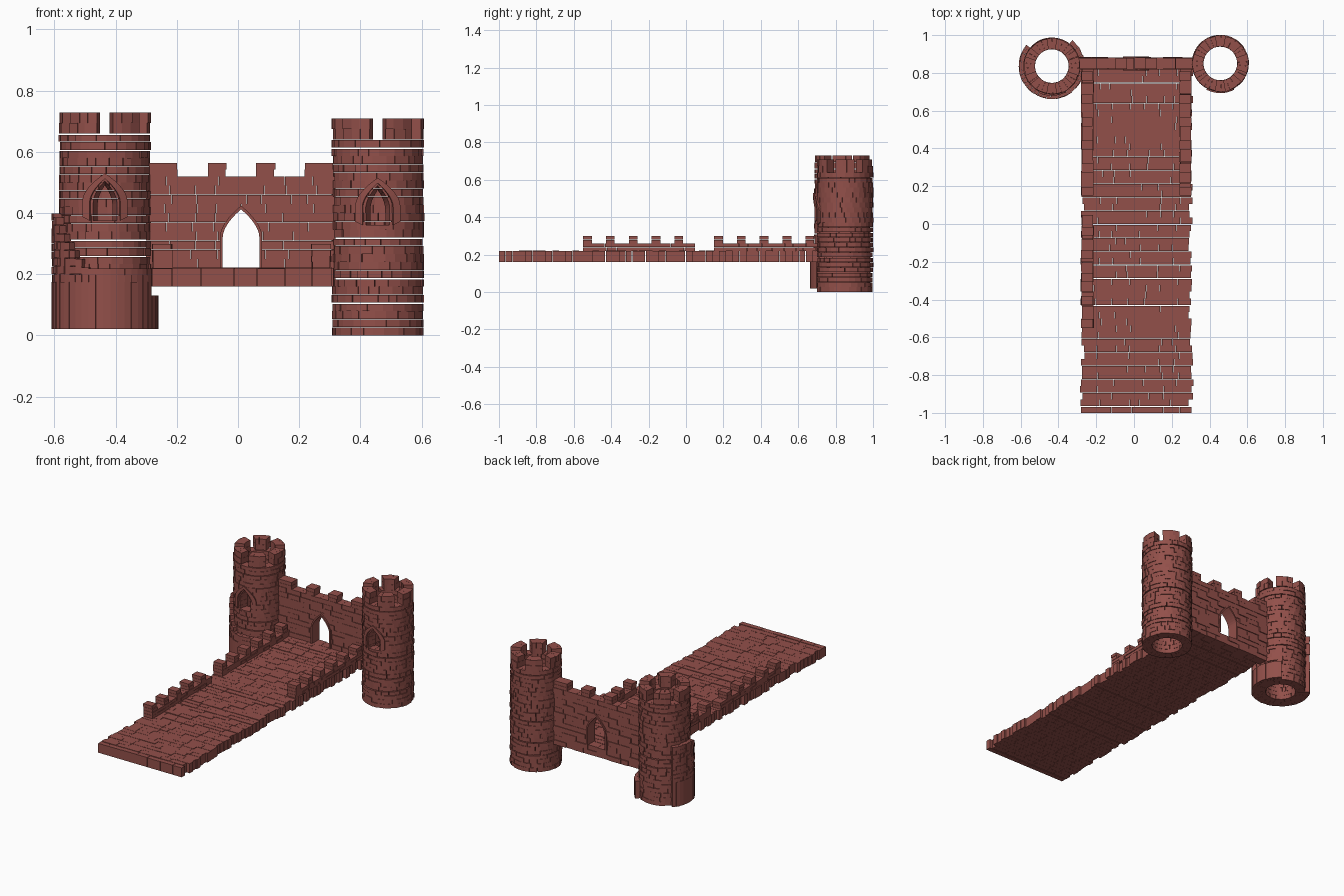
import bpy, bmesh, math, random
from mathutils import Vector

random.seed(7)
if "Cube" in bpy.data.objects:
    bpy.data.objects.remove(bpy.data.objects["Cube"])

STONE = (0.29, 0.08, 0.068, 1)
stone = bpy.data.materials.new("red brown stone")
stone.use_nodes = True
stone.diffuse_color = STONE
stone.node_tree.nodes["Principled BSDF"].inputs["Base Color"].default_value = STONE


def finish(bm, name):
    bmesh.ops.recalc_face_normals(bm, faces=bm.faces)
    mesh = bpy.data.meshes.new(name)
    bm.to_mesh(mesh)
    bm.free()
    mesh.materials.append(stone)
    obj = bpy.data.objects.new(name, mesh)
    bpy.context.collection.objects.link(obj)
    return obj


def hexa(bm, place):
    """Six-sided block; place(i, j, k) gives each corner."""
    for v in bmesh.ops.create_cube(bm, size=1)["verts"]:
        v.co = Vector(place(v.co.x > 0, v.co.y > 0, v.co.z > 0))


def straight(u, v, z):
    return (u, v, z)


def block(bm, us, vs, zs, fn=straight):
    hexa(bm, lambda i, j, k: fn(us[i], vs[j], zs[k]))


def jit(amount):
    return random.uniform(-amount, amount)


def joint():
    """Most joints are tight, a few are open."""
    return 0.0045 if random.random() < 0.18 else 0.0008


def split(a, b, size):
    """Uneven brick spans from a to b."""
    n = max(1, round((b - a) / size))
    step = (b - a) / n
    cuts = [a] + [a + step * (i + jit(0.25)) for i in range(1, n)] + [b]
    return list(zip(cuts, cuts[1:]))


def courses(a, b, height):
    n = max(1, round((b - a) / height))
    h = (b - a) / n
    return [(a + i * h, a + (i + 1) * h) for i in range(n)]


def arch(w, base, spring, apex, n=7):
    """Pointed arch outline from the left foot to the right foot."""
    left = [(-w, base)]
    for i in range(n + 1):
        u = i / n
        left.append((-w * (1 - u ** 1.8), spring + (apex - spring) * u))
    return left + [(-x, z) for x, z in reversed(left[:-1])]


def arch_band(bm, inner, outer, depth, fn):
    for s in range(len(inner) - 1):
        def place(i, j, k):
            x, z = (outer if k else inner)[s + i]
            return fn(x, depth[j], z)
        hexa(bm, place)


def cut_arch(obj, front, back, x, y0, y1):
    """Cut an opening whose outline blends from front to back."""
    bm = bmesh.new()
    rings = [[bm.verts.new((x + px, y, pz)) for px, pz in pts]
             for pts, y in ((front, y0), (back, y1))]
    for ring in rings:
        bm.faces.new(ring)
    n = len(front)
    for i in range(n):
        j = (i + 1) % n
        bm.faces.new((rings[0][i], rings[0][j], rings[1][j], rings[1][i]))
    cutter = finish(bm, "opening_cutter")
    cutter.hide_render = True
    mod = obj.modifiers.new("opening", "BOOLEAN")
    mod.operation = "DIFFERENCE"
    mod.solver = "EXACT"
    mod.object = cutter
    bpy.context.view_layer.objects.active = obj
    bpy.ops.object.modifier_apply(modifier=mod.name)
    bpy.data.objects.remove(cutter)


def polar(cx, cy):
    def fn(a, r, z):
        return (cx + r * math.cos(a), cy + r * math.sin(a), z)
    return fn


R_IN, R_OUT = 0.09, 0.149


def tower(name, cx, cy, z0, z1, top, sill):
    fn = polar(cx, cy)
    bm = bmesh.new()
    # Brick drum
    for a, b in courses(z0, z1, 0.027):
        gap = joint()
        start = random.uniform(0, 1)
        for u0, u1 in split(start, start + math.tau, math.tau / 24):
            block(bm, (u0, u1 - 0.006), (R_IN, R_OUT + jit(0.003)), (a, b - gap), fn)
    drum = finish(bm, name + "_drum")
    cut_arch(drum, arch(0.046, sill, sill + 0.06, sill + 0.135),
             arch(0.02, sill, sill + 0.05, sill + 0.11), cx, cy - 0.17, cy - 0.07)

    # Battlements, with a gap facing forward
    bm = bmesh.new()
    for i in range(6):
        mid = -math.pi / 2 + (i + 0.5) * math.tau / 6
        half = math.radians(20)
        for a, b in courses(z1, top, 0.035):
            for u0, u1 in split(mid - half, mid + half, 0.24):
                block(bm, (u0, u1 - 0.004), (R_IN, R_OUT + jit(0.003)), (a, b - 0.001), fn)
    finish(bm, name + "_battlements")

    # Window surround wrapped on the drum
    def wrap(x, r, z):
        return fn(math.asin(x / R_OUT) - math.pi / 2, r, z)
    bm = bmesh.new()
    arch_band(bm, arch(0.048, sill, sill + 0.06, sill + 0.137),
              arch(0.07, sill + 0.012, sill + 0.065, sill + 0.155),
              (0.135, 0.157), wrap)
    finish(bm, name + "_window_surround")


tower("left_tower", 0.457, 0.85, 0.0, 0.64, 0.71, 0.36)
tower("right_tower", -0.435, 0.836, 0.02, 0.66, 0.73, 0.375)

# Stepped outer casing of the right tower
bm = bmesh.new()
casing = polar(-0.435, 0.836)
for deg in range(140, 405, 8):
    if deg < 195:
        height = 0.40
    elif deg < 245:
        height = 0.39 - 0.17 * (deg - 195) / 50
    else:
        height = 0.22 if deg < 330 else 0.13
    span = (math.radians(deg), math.radians(deg + 7.8))
    base = min(height, 0.175)
    block(bm, span, (0.145, 0.174 + jit(0.002)), (0.02, base), casing)
    if height > base:
        for a, b in courses(base, height, 0.025):
            block(bm, span, (0.145, 0.173 + jit(0.003)), (a, b - 0.001), casing)
finish(bm, "right_tower_casing")

# Gate wall
WALL = (0.82, 0.88)
GATE_X = 0.01
bm = bmesh.new()
for a, b in courses(0.16, 0.52, 0.03):
    gap = joint()
    for u0, u1 in split(-0.30, 0.32, 0.075):
        block(bm, (u0, u1 - 0.0012), (WALL[0] + jit(0.003), WALL[1] + jit(0.003)), (a, b - gap))
wall = finish(bm, "gate_wall")
door = arch(0.06, 0.22, 0.32, 0.412)
cut_arch(wall, door, door, GATE_X, 0.75, 0.95)

bm = bmesh.new()
for x0, x1 in ((-0.29, -0.2), (-0.10, -0.04), (0.06, 0.12), (0.22, 0.31)):
    for a, b in courses(0.52, 0.565, 0.022):
        block(bm, (x0 + jit(0.002), x1 + jit(0.002)), WALL, (a, b - 0.001))
finish(bm, "gate_wall_battlements")

bm = bmesh.new()
arch_band(bm, door, arch(0.069, 0.22, 0.322, 0.424), (0.812, 0.888),
          lambda x, y, z: (GATE_X + x, y, z))
finish(bm, "gate_surround")

# Bridge deck with ragged sides
bm = bmesh.new()
for a, b in courses(-1.0, 0.82, 0.036):
    gap = joint()
    for u0, u1 in split(-0.272 + jit(0.013), 0.302 + jit(0.013), 0.08):
        block(bm, (u0, u1 - 0.0012), (a, b - gap), (0.16, 0.22 + jit(0.0012)))
finish(bm, "bridge_deck")


# Bridge parapets
def parapet(name, x0, x1, y0, y1, first):
    bm = bmesh.new()
    for a, b in courses(0.22, 0.26, 0.02):
        for u0, u1 in split(y0, y1, 0.06):
            block(bm, (x0 + jit(0.003), x1 + jit(0.003)), (u0, u1 - 0.0012), (a, b - 0.001))
    y = first
    while y + 0.045 < y1 + 0.01:
        for a, b in courses(0.26, 0.30, 0.02):
            block(bm, (x0 + jit(0.003), x1 + jit(0.003)), (y, y + 0.047), (a, b - 0.001))
        y += 0.122
    finish(bm, name)


parapet("right_parapet_front", -0.278, -0.216, -0.55, 0.05, -0.55)
parapet("right_parapet_back", -0.278, -0.216, 0.15, 0.82, 0.15)
parapet("left_parapet_back", 0.242, 0.302, 0.15, 0.82, 0.15)
